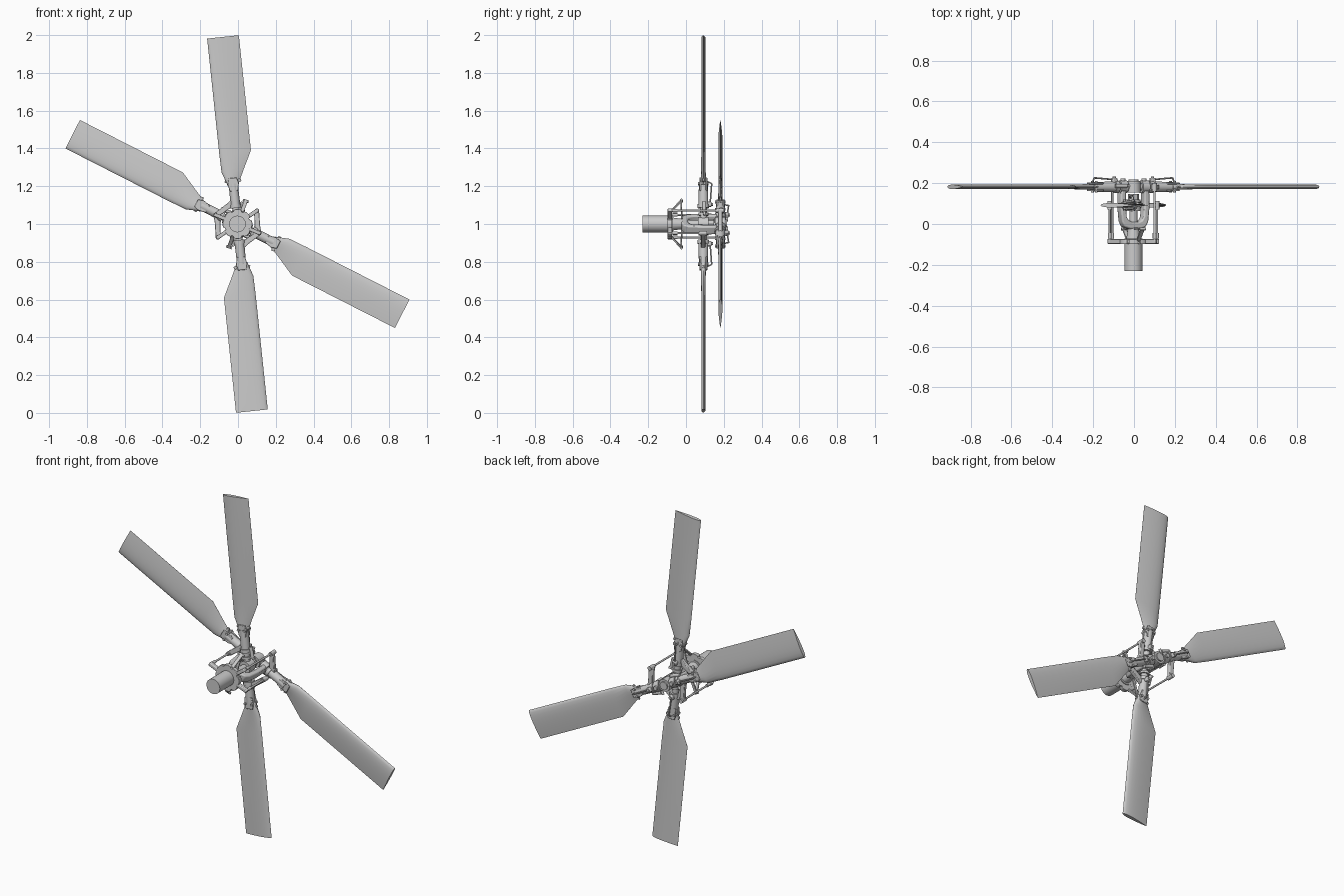
import bpy, bmesh
from math import pi, radians, sqrt, cos, sin
from mathutils import Vector, Matrix

if "Cube" in bpy.data.objects:
    bpy.data.objects.remove(bpy.data.objects["Cube"])

CENTRE = Matrix.Translation((-0.003, 0, 1.0))


def finish(name, bm, M, bevel=0.0):
    bmesh.ops.recalc_face_normals(bm, faces=bm.faces[:])
    me = bpy.data.meshes.new(name)
    bm.to_mesh(me)
    bm.free()
    ob = bpy.data.objects.new(name, me)
    bpy.context.collection.objects.link(ob)
    ob.matrix_world = M
    if bevel:
        mod = ob.modifiers.new("bevel", 'BEVEL')
        mod.width, mod.segments, mod.limit_method = bevel, 2, 'ANGLE'
    bpy.context.view_layer.objects.active = ob
    ob.select_set(True)
    bpy.ops.object.shade_smooth_by_angle(angle=radians(35))
    ob.select_set(False)
    return ob


def frame(a, b):
    a, b = Vector(a), Vector(b)
    d = b - a
    return Matrix.Translation((a + b) / 2) @ d.to_track_quat('Z', 'Y').to_matrix().to_4x4(), d.length


def rod(name, M, a, b, r1, r2=None, n=20):
    F, length = frame(a, b)
    bm = bmesh.new()
    bmesh.ops.create_cone(bm, cap_ends=True, segments=n, radius1=r1,
                          radius2=r1 if r2 is None else r2, depth=length, matrix=F)
    return finish(name, bm, M)


def bar(name, M, a, b, w, h):
    F, length = frame(a, b)
    bm = bmesh.new()
    bmesh.ops.create_cube(bm, size=1, matrix=F @ Matrix.Diagonal((w, h, length, 1)))
    return finish(name, bm, M, min(w, h) * 0.2)


def plate(name, M, pts, y0, y1, bevel=0.003):
    # outline in (x, z) extruded along y
    bm = bmesh.new()
    f = bm.faces.new([bm.verts.new((x, y0, z)) for x, z in pts])
    g = bmesh.ops.extrude_face_region(bm, geom=[f])
    bmesh.ops.translate(bm, vec=(0, y1 - y0, 0),
                        verts=[v for v in g['geom'] if isinstance(v, bmesh.types.BMVert)])
    return finish(name, bm, M, bevel)


def loft(name, M, rings):
    bm = bmesh.new()
    vs = [[bm.verts.new(p) for p in ring] for ring in rings]
    n = len(vs[0])
    for a, b in zip(vs, vs[1:]):
        for i in range(n):
            bm.faces.new((a[i], a[(i + 1) % n], b[(i + 1) % n], b[i]))
    bm.faces.new(vs[0])
    bm.faces.new(vs[-1])
    return finish(name, bm, M)


def airfoil(lead, trail, thick, y, z):
    xs = [(1 - cos(pi * i / 10)) / 2 for i in range(11)]
    h = lambda x: 5 * thick * (.2969 * sqrt(x) - .126 * x - .3516 * x**2 + .2843 * x**3 - .1015 * x**4)
    top = [(x, h(x)) for x in xs]
    low = [(x, -h(x)) for x in xs[-1:0:-1]]
    return [(lead + x * (trail - lead), y + s, z) for x, s in top + low]


# blade pairs: (label, angle about shaft, height along shaft)
for label, ang, y in (("inner", -6, 0.092), ("outer", -63, 0.182)):
    P = CENTRE @ Matrix.Rotation(radians(ang), 4, 'Y')
    # central hub of the pair
    rod(label + "_hub_barrel", P, (0, y - .028, 0), (0, y + .028, 0), .036, n=28)
    rod(label + "_hub_spar", P, (0, y, -.11), (0, y, .11), .019)
    for side in (0, 1):
        M = P @ Matrix.Rotation(pi * side, 4, 'Y')
        # blade with tapered root
        loft(label + "_blade", M, [airfoil(l, t, th, y, z) for z, l, t, th in (
            (.205, -.030, .026, .030), (.228, -.037, .036, .029), (.280, -.055, .061, .025),
            (.381, -.057, .112, .022), (.993, -.057, .112, .022))])
        # grip sleeve and collars
        rod(label + "_grip", M, (0, y, .09), (0, y, .215), .026, .024, 24)
        rod(label + "_grip_collar", M, (0, y, .085), (0, y, .105), .030, n=24)
        rod(label + "_spar_collar", M, (0, y, .045), (0, y, .06), .026, n=24)
        # fork clamps around the root, with bolts
        for s in (-1, 1):
            plate(label + "_root_clamp", M, [(-.022, .175), (.022, .175), (.030, .215), (.022, .245),
                                             (-.022, .245), (-.030, .215)],
                  y + s * .012, y + s * .021)
            rod(label + "_root_bolt", M, (s * .021, y - .028, .215), (s * .021, y + .028, .215), .007, n=12)
            bar(label + "_clamp_ear", M, (s * .02, y, .225), (s * .043, y, .232), .010, .016)
        # lug block and retaining rod on the outboard face
        bar(label + "_lug_block", M, (0, y + .015, .105), (0, y + .044, .105), .026, .026)
        rod(label + "_lug_cap", M, (0, y + .04, .105), (0, y + .05, .105), .008, n=12)
        rod(label + "_retaining_rod", M, (0, y + .036, .11), (0, y + .044, .215), .004, n=10)
        rod(label + "_retaining_rod_end", M, (0, y + .044, .215), (0, y + .01, .232), .004, n=10)
        # pitch horn reaching back to its link
        plate(label + "_pitch_horn", M, [(-.015, .135), (-.015, .095), (-.100, .048), (-.118, .052),
                                         (-.120, .068), (-.105, .076), (-.045, .112)], y - .012, y + .010)
        rod(label + "_horn_eye", M, (-.11, y - .022, .06), (-.11, y + .02, .06), .012, n=16)
        # pitch link and rod ends
        rod(label + "_pitch_link", M, (-.11, -.08, .06), (-.11, y, .06), .0055, n=12)
        rod(label + "_link_lower_end", M, (-.11, -.072, .06), (-.11, -.045, .06), .009, n=12)
        # spider arm on the control plate
        bar(label + "_spider_arm", M, (-.04, -.085, .022), (-.118, -.085, .064), .024, .020)
        # damper between grip and hub
        rod(label + "_damper", M, (.038, y + .005, .055), (.030, y + .005, .115), .010, n=14)
        rod(label + "_damper_mount", M, (.0, y + .005, .05), (.052, y + .005, .05), .007, n=12)

# drive shaft and mast
rod("drive_shaft", CENTRE, (0, -.23, 0), (0, -.07, 0), .044, n=36)
rod("mast_lower", CENTRE, (0, -.07, 0), (0, -.015, 0), .034, .026, 28)
rod("mast_core", CENTRE, (0, -.02, 0), (0, .145, 0), .020, n=24)
rod("mast_nut", CENTRE, (0, .115, 0), (0, .148, 0), .027, n=8)
rod("hub_cap", CENTRE, (0, .205, 0), (0, .218, 0), .024, n=24)

# notched control plate
pts = []
for i in range(8):
    for da, r in ((-17, .076), (-6, .079), (6, .079), (17, .076), (19, .068), (26, .068)):
        a = radians(45 * i + da)
        pts.append((r * cos(a), r * sin(a)))
plate("control_plate", CENTRE, pts, -.098, -.074, .002)

# scissor levers standing out from the control plate
S = CENTRE @ Matrix.Rotation(radians(20), 4, 'Y')
for side in (0, 1):
    M = S @ Matrix.Rotation(pi * side, 4, 'Y')
    bar("scissor_lower", M, (0, -.082, .068), (0, -.024, .132), .020, .009)
    bar("scissor_upper", M, (0, -.026, .134), (0, -.022, .03), .016, .008)
    rod("scissor_pin", M, (-.016, -.024, .130), (.016, -.024, .130), .007, n=12)

# U-shaped yoke carrying the outer pair: outline in (along, height)
Y = CENTRE @ Matrix.Rotation(radians(-63), 4, 'Y')
half_out = [(.030, -.024), (.058, -.014), (.072, .012), (.080, .090), (.078, .150), (.066, .200)]
half_in = [(.044, .200), (.050, .150), (.050, .090), (.046, .035), (.036, .018), (.018, .010)]
outline = half_out + half_in + [(-x, h) for x, h in half_in[::-1]] + [(-x, h) for x, h in half_out[::-1]]
yoke_frame = Y @ Matrix.Rotation(-pi / 2, 4, 'Z') @ Matrix(((0, 1, 0, 0), (-1, 0, 0, 0), (0, 0, 1, 0), (0, 0, 0, 1)))
bm = bmesh.new()
f = bm.faces.new([bm.verts.new((-.024, h, x)) for x, h in outline])
g = bmesh.ops.extrude_face_region(bm, geom=[f])
bmesh.ops.translate(bm, vec=(.048, 0, 0), verts=[v for v in g['geom'] if isinstance(v, bmesh.types.BMVert)])
finish("yoke", bm, Y, .007)
for s in (-1, 1):
    rod("yoke_bearing", Y, (0, .182, s * .040), (0, .182, s * .078), .031, n=28)
    rod("yoke_bolt", Y, (0, .19, s * .058), (0, .222, s * .058), .012, n=12)
